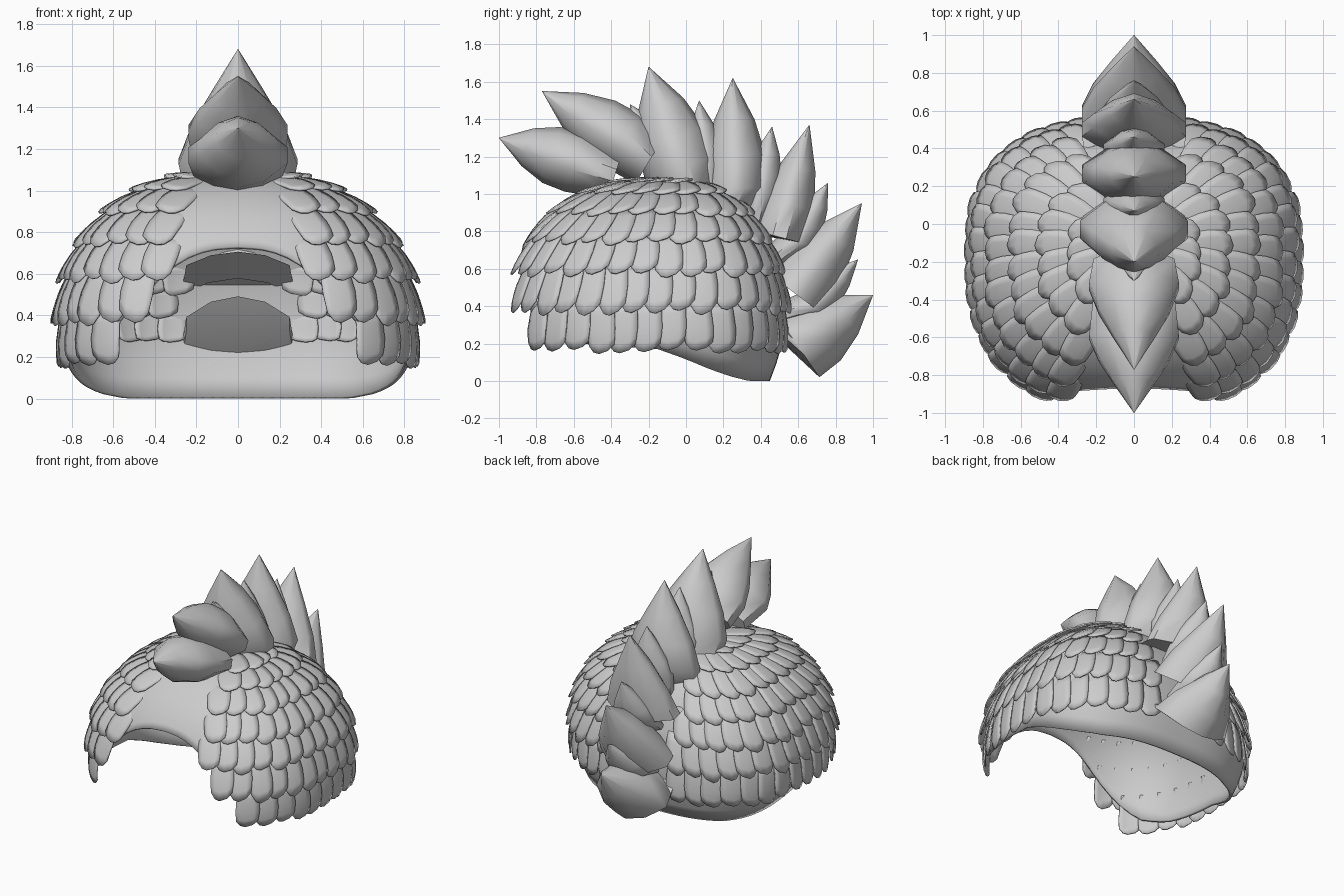
import bpy, bmesh, math, random
from mathutils import Vector

random.seed(4)
if "Cube" in bpy.data.objects:
    bpy.data.objects.remove(bpy.data.objects["Cube"])

grey = bpy.data.materials.new("light_grey")
grey.use_nodes = True
grey.diffuse_color = (0.6, 0.6, 0.6, 1)
grey.node_tree.nodes["Principled BSDF"].inputs["Base Color"].default_value = (0.6, 0.6, 0.6, 1)

CENTRE_Y, EQUATOR, HEIGHT = -0.15, 0.3, 0.79
POWER = 0.85


def finish(name, bm, angle, thickness=0, mirror=False):
    mesh = bpy.data.meshes.new(name)
    bm.to_mesh(mesh)
    bm.free()
    mesh.materials.append(grey)
    obj = bpy.data.objects.new(name, mesh)
    bpy.context.collection.objects.link(obj)
    bpy.ops.object.select_all(action='DESELECT')
    obj.select_set(True)
    bpy.context.view_layer.objects.active = obj
    bpy.ops.object.shade_smooth_by_angle(angle=math.radians(angle))
    if mirror:
        obj.modifiers.new("mirror", 'MIRROR').use_mirror_merge = False
    if thickness:
        solid = obj.modifiers.new("thickness", 'SOLIDIFY')
        solid.thickness = thickness
        solid.offset = -1


# Dome surface: a is the angle from the front, u climbs from the rim to the crown
def dome(a, u):
    if u >= 0:
        phi = min(u, 1) * math.pi / 2
        r = max(math.cos(phi), 0) ** POWER
        z = EQUATOR + HEIGHT * math.sin(phi) ** POWER
    else:
        z = EQUATOR + 1.2 * u
        r = 1 - 0.12 * (-4 * u) ** 1.5
    s, c = math.sin(a), math.cos(a)
    depth = 0.81 if c > 0 else 0.68
    plan = (abs(s / 0.85) ** 2.6 + abs(c / depth) ** 2.6) ** (-1 / 2.6)
    return Vector((r * plan * s, CENTRE_Y - r * plan * c, z))


def level_of(z):
    if z < EQUATOR:
        return (z - EQUATOR) / 1.2
    return math.asin(((z - EQUATOR) / HEIGHT) ** (1 / POWER)) / (math.pi / 2)


# Rim height by angle: brow arch, cheeks, low nape
RIM = [(0, 0.73), (8, 0.725), (16, 0.70), (22, 0.65), (28, 0.57), (34, 0.47), (41, 0.36),
       (49, 0.26), (62, 0.2), (90, 0.17), (100, 0.12), (110, 0.065), (120, 0.025),
       (132, 0), (180, 0)]


def rim_height(a):
    deg = math.degrees(a)
    deg = min(deg, 360 - deg)
    for (d0, z0), (d1, z1) in zip(RIM, RIM[1:]):
        if deg <= d1:
            return z0 + (z1 - z0) * (deg - d0) / (d1 - d0)
    return 0


# Smooth cap shell
bm = bmesh.new()
SEGS, LEVELS = 80, 16
grid = []
for k in range(LEVELS + 1):
    ring = []
    for j in range(SEGS):
        a = 2 * math.pi * j / SEGS
        low = level_of(rim_height(a))
        ring.append(bm.verts.new(dome(a, low + (1 - low) * k / LEVELS)))
    grid.append(ring)
for k in range(LEVELS):
    for j in range(SEGS):
        n = (j + 1) % SEGS
        bm.faces.new((grid[k][j], grid[k][n], grid[k + 1][n], grid[k + 1][j]))
bmesh.ops.remove_doubles(bm, verts=bm.verts, dist=0.0005)
finish("cap_shell", bm, 60, thickness=0.02)


# One overlapping scale with a slightly raised middle and a blunt slanted tip
COLUMNS = [(-1, 0.85), (-0.65, 0.97), (-0.2, 1), (0.5, 0.94), (1, 0.82)]
STEPS = [0, 0.3, 0.6, 0.82, 1]


def add_scale(bm, a, tip, root, half_width, flare):
    side = (dome(a + 0.01, tip) - dome(a - 0.01, tip)).normalized()
    length = random.uniform(0.96, 1.06)
    yaw = random.uniform(-0.014, 0.014)
    rows = []
    for t in STEPS:
        row = []
        for s, reach in COLUMNS:
            v = t * reach * length
            p = dome(a, root + (tip - root) * v)
            out = (p - Vector((0, CENTRE_Y, 0.2))).normalized()
            width = half_width * (0.8 + 0.2 * min(1, 2 * t)) * (1 - 0.12 * t ** 4)
            lift = -0.012 * (1 - v) + flare * v + 0.008 * (1 - s * s) + 0.009 * s
            row.append(bm.verts.new(p + side * (s * width + yaw * t) + out * lift))
        rows.append(row)
    for i in range(len(STEPS) - 1):
        for j in range(len(COLUMNS) - 1):
            bm.faces.new((rows[i + 1][j], rows[i + 1][j + 1], rows[i][j + 1], rows[i][j]))


def scale_rows(name, table):
    bm = bmesh.new()
    for low, high, first, last, flare in table:
        tip, root = level_of(low), level_of(high)
        a = math.radians(first)
        while a < math.radians(last):
            p = dome(a, tip)
            if p.x > 0.27:
                add_scale(bm, a, tip, root, 0.082, flare)
            a += 0.124 * 0.01 / (dome(a + 0.01, tip) - p).length
    finish(name, bm, 40, thickness=0.01, mirror=True)


# Rows of scales: tip height, root height, first and last angle, flare
scale_rows("side_scales", [
    (0.16, 0.45, 45, 180, 0.042), (0.36, 0.64, 34, 180, 0.045), (0.55, 0.8, 27, 180, 0.045),
    (0.72, 0.93, 29, 180, 0.036), (0.87, 1.03, 20, 180, 0.03), (0.985, 1.075, 12, 180, 0.026),
    (1.05, 1.088, 12, 180, 0.022)])
scale_rows("inner_nape_scales", [
    (0.28, 0.42, 112, 180, -0.05), (0.4, 0.54, 116, 180, -0.05), (0.52, 0.66, 120, 180, -0.05)])


# Crest spikes: a leaf section, ridged front and back, swept from a blunt root to a point
HALF = [(0, 1), (0.5, 0.8), (0.95, 0.25), (0.95, -0.25), (0.5, -0.78), (0, -1)]
SECTION = HALF + [(-x, y) for x, y in HALF[-2:0:-1]]
RINGS = [(0, 1, 1), (0.3, 0.78, 0.95), (0.62, 0.43, 0.64), (1, 0.004, 0.004)]


def spike(name, root, base, tip, width, thick):
    root, base, tip = (Vector((0, *p)) for p in (root, base, tip))
    axis = tip - base
    up = Vector((0, -axis.z, axis.y)).normalized()
    stations = [(root, 0.9, 0.8)] + [(base + axis * t, w, h) for t, w, h in RINGS]
    bm = bmesh.new()
    rings = []
    for mid, w, h in stations:
        rings.append([bm.verts.new(mid + Vector((x * w * width, 0, 0)) + up * (y * h * thick))
                      for x, y in SECTION])
    count = len(SECTION)
    for lower, upper in zip(rings, rings[1:]):
        for j in range(count):
            n = (j + 1) % count
            bm.faces.new((lower[j], lower[n], upper[n], upper[j]))
    bm.faces.new(rings[0])
    bm.faces.new(rings[-1])
    bmesh.ops.recalc_face_normals(bm, faces=bm.faces)
    finish(name, bm, 52)


# Root, widest point and tip as (y, z), then half width and half thickness
LARGE = [((-0.38, 1.1), (-0.6, 1.17), (-1.0, 1.3), 0.25, 0.165),
         ((-0.2, 1.17), (-0.33, 1.28), (-0.77, 1.55), 0.25, 0.17),
         ((0.02, 1.0), (-0.03, 1.14), (-0.2, 1.68), 0.3, 0.2),
         ((0.22, 0.9), (0.27, 1.03), (0.25, 1.62), 0.29, 0.17),
         ((0.34, 0.8), (0.5, 0.77), (0.66, 1.37), 0.29, 0.15),
         ((0.39, 0.62), (0.58, 0.47), (0.94, 0.95), 0.29, 0.18),
         ((0.4, 0.36), (0.6, 0.185), (1.0, 0.46), 0.29, 0.2)]
SMALL = [((-0.08, 1.1), (-0.12, 1.2), (-0.3, 1.48)), ((0.12, 1.0), (0.11, 1.15), (0.07, 1.5)),
         ((0.37, 0.85), (0.4, 1.0), (0.46, 1.36)), ((0.48, 0.65), (0.6, 0.75), (0.76, 1.06)),
         ((0.52, 0.35), (0.68, 0.4), (0.92, 0.65))]
for i, s in enumerate(LARGE):
    spike(f"crest_spike_{i + 1}", *s)
for i, s in enumerate(SMALL):
    spike(f"small_crest_spike_{i + 1}", *s, 0.17, 0.1)
